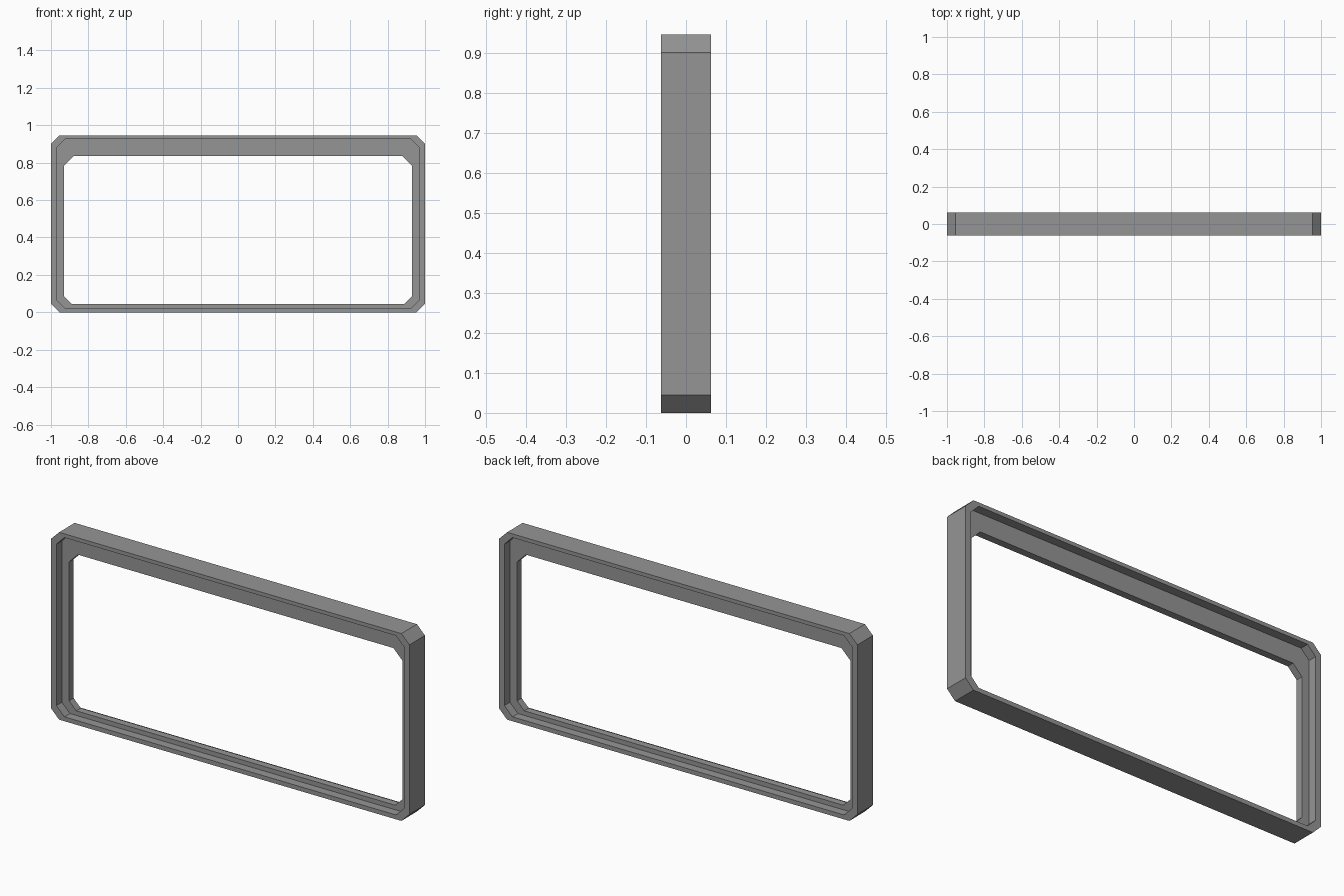
import bpy, bmesh

if "Cube" in bpy.data.objects:
    bpy.data.objects.remove(bpy.data.objects["Cube"])

# One grey material for the whole frame
grey = bpy.data.materials.new("mid grey")
grey.diffuse_color = (0.3, 0.3, 0.3, 1)
grey.use_nodes = True
grey.node_tree.nodes["Principled BSDF"].inputs["Base Color"].default_value = grey.diffuse_color


def ring(bm, y, half, z0, z1, cut_low, cut_high):
    """Chamfered rectangle loop in the plane at depth y."""
    a, b = cut_low, cut_high
    right = [(half - a, z0), (half, z0 + a), (half, z1 - b), (half - b, z1)]
    pts = right + [(-x, z) for x, z in reversed(right)]
    return [bm.verts.new((x, y, z)) for x, z in pts]


# Outlines: outer edge, rim edge, opening
OUTER = (1.0, 0.0, 0.945, 0.045, 0.045)
RIM = (0.97, 0.022, 0.926, 0.045, 0.045)
OPENING = (0.93, 0.045, 0.835, 0.04, 0.05)
D, S = 0.062, 0.018  # half depth of the frame and of the inner web

# Closed cross-section: raised rims front and back, thin recessed web between
section = [(-D, OUTER), (-D, RIM), (-S, RIM), (-S, OPENING),
           (S, OPENING), (S, RIM), (D, RIM), (D, OUTER)]

bm = bmesh.new()
rings = [ring(bm, y, *shape) for y, shape in section]
for r0, r1 in zip(rings, rings[1:] + rings[:1]):
    for i in range(8):
        j = (i + 1) % 8
        bm.faces.new((r0[i], r0[j], r1[j], r1[i]))
bmesh.ops.recalc_face_normals(bm, faces=bm.faces)

mesh = bpy.data.meshes.new("window_frame")
bm.to_mesh(mesh)
bm.free()
mesh.materials.append(grey)
frame = bpy.data.objects.new("window_frame", mesh)
bpy.context.collection.objects.link(frame)
